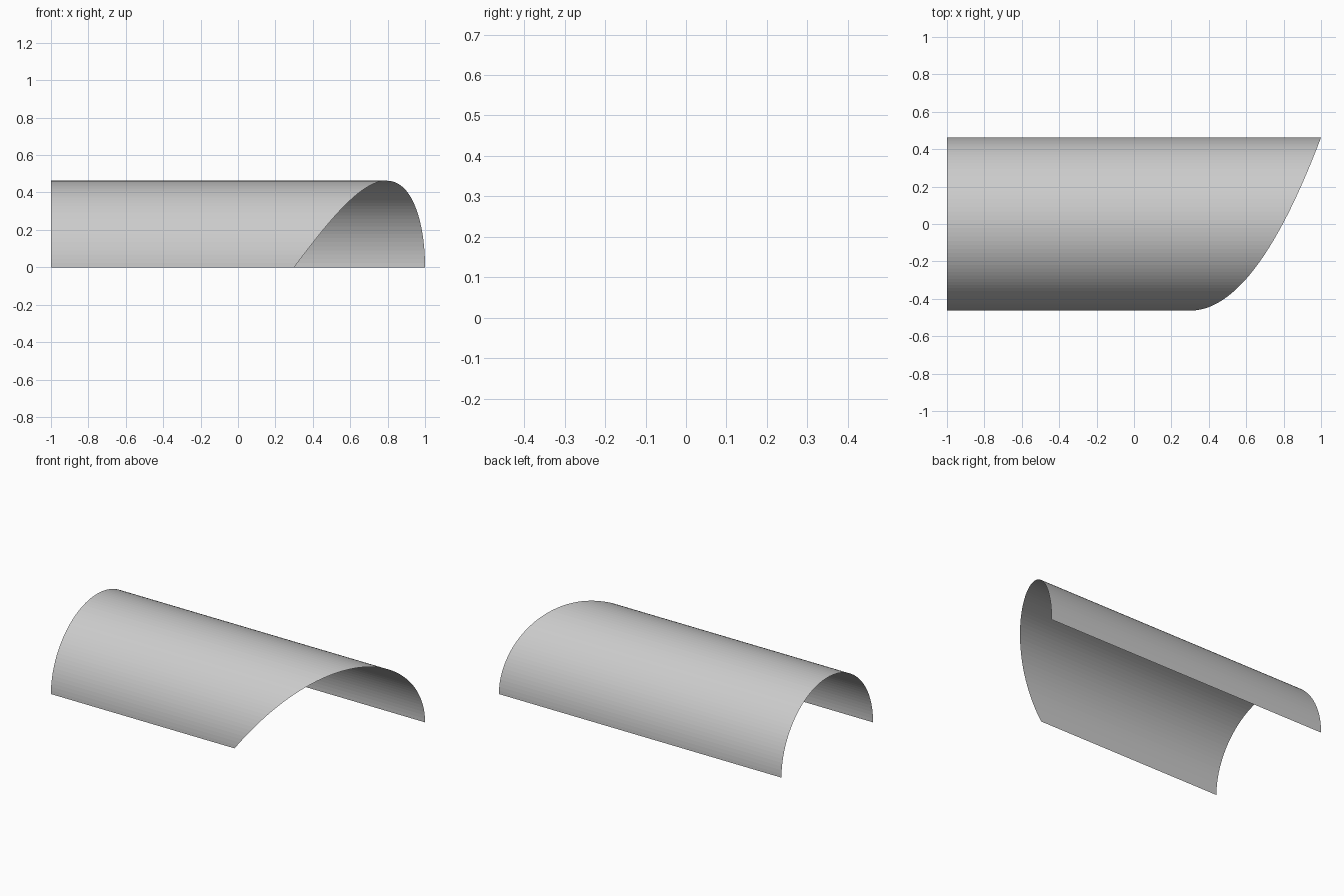
import bpy, bmesh, math

if "Cube" in bpy.data.objects:
    bpy.data.objects.remove(bpy.data.objects["Cube"])

RADIUS = 0.463
ARC_STEPS = 64
LENGTH_STEPS = 16


def cut_end(angle):
    """End of the vault: short on the front side, longest on the back."""
    return 0.30 + 0.70 * math.sin(angle / 2)


# Half-round open shell, with a slanted curved right end
bm = bmesh.new()
rows = []
for i in range(ARC_STEPS + 1):
    a = math.pi * i / ARC_STEPS
    y, z = -RADIUS * math.cos(a), RADIUS * math.sin(a)
    end = cut_end(a)
    rows.append([bm.verts.new((-1 + (end + 1) * j / LENGTH_STEPS, y, z))
                 for j in range(LENGTH_STEPS + 1)])

for r0, r1 in zip(rows, rows[1:]):
    for j in range(LENGTH_STEPS):
        bm.faces.new((r0[j], r0[j + 1], r1[j + 1], r1[j]))

mesh = bpy.data.meshes.new("vault_shell")
bm.to_mesh(mesh)
bm.free()
shell = bpy.data.objects.new("vault_shell", mesh)
bpy.context.collection.objects.link(shell)
